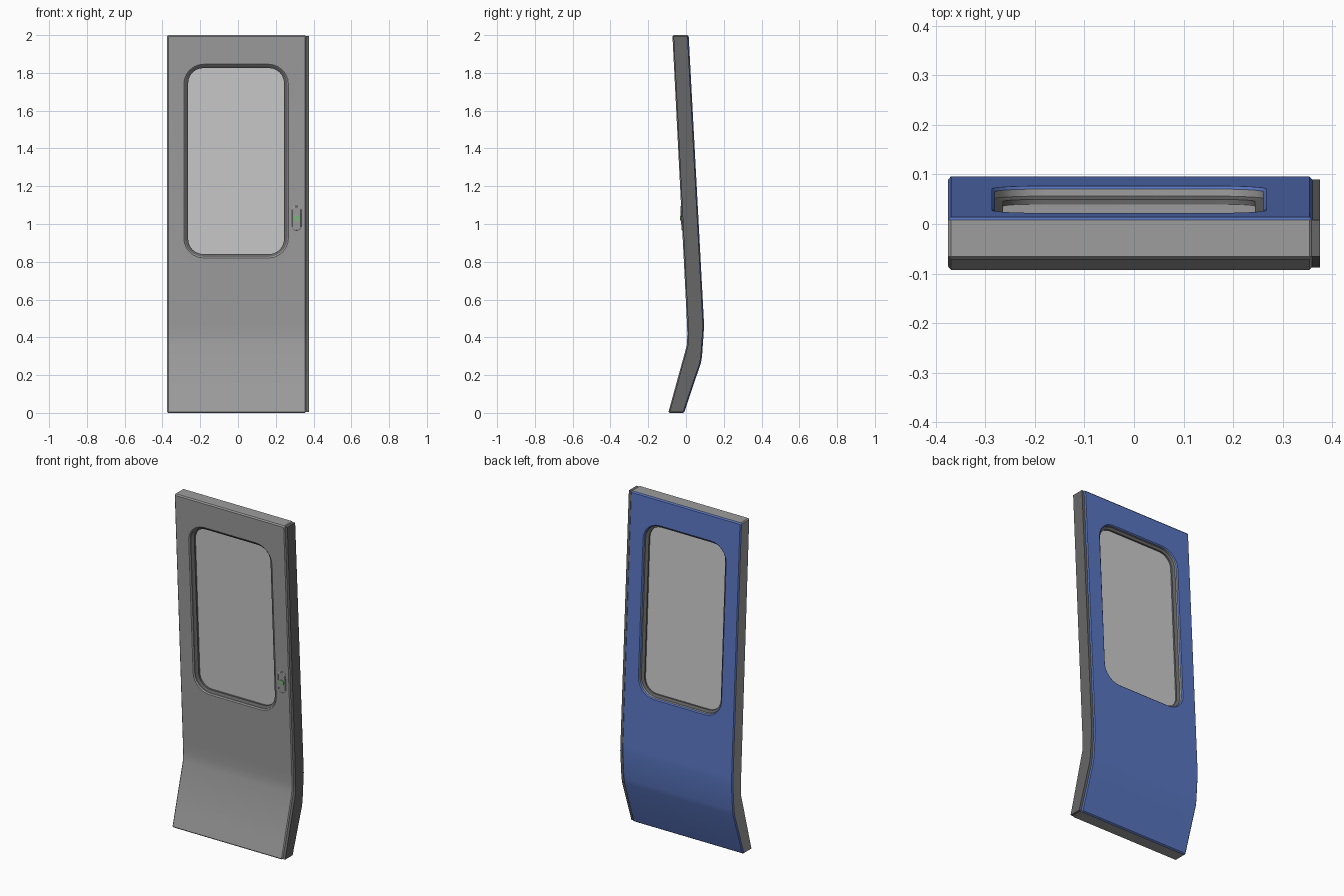
import bpy, bmesh, math

if "Cube" in bpy.data.objects:
    bpy.data.objects.remove(bpy.data.objects["Cube"])

# side profile (y, z): outer face downwards, then inner face upwards
PROFILE = [(-0.072, 2.0), (0.005, 0.48), (0.007, 0.42), (0.005, 0.36), (-0.075, 0.07), (-0.094, 0.0),
           (-0.010, 0.0), (0.079, 0.265), (0.085, 0.30), (0.096, 0.46), (0.094, 0.50), (0.014, 2.0)]


def material(name, color):
    m = bpy.data.materials.new(name)
    m.diffuse_color = color
    m.use_nodes = True
    m.node_tree.nodes["Principled BSDF"].inputs["Base Color"].default_value = m.diffuse_color
    return m


BLUE = material("blue_paint", (0.10, 0.18, 0.53, 1))
GREEN = material("green_lock", (0.20, 0.50, 0.20, 1))
GREY = material("grey_paint", (0.34, 0.34, 0.34, 1))
DARK = material("dark_rubber", (0.135, 0.135, 0.135, 1))
PANE = material("pane_grey", (0.56, 0.56, 0.56, 1))


def outer_y(z):
    return -0.072 + (2.0 - z) * 0.077 / 1.52


def activate(ob):
    bpy.ops.object.select_all(action='DESELECT')
    ob.select_set(True)
    bpy.context.view_layer.objects.active = ob


def loft(name, loops, mat=None, closed=False):
    """Skin consecutive loops; cap the ends, or join last to first when closed."""
    bm = bmesh.new()
    rows = [[bm.verts.new(p) for p in loop] for loop in loops]
    n = len(rows[0])
    pairs = list(zip(rows, rows[1:])) + ([(rows[-1], rows[0])] if closed else [])
    for a, b in pairs:
        for i in range(n):
            j = (i + 1) % n
            bm.faces.new((a[i], a[j], b[j], b[i]))
    if not closed:
        bm.faces.new(rows[0])
        bm.faces.new(rows[-1])
    bmesh.ops.recalc_face_normals(bm, faces=bm.faces)
    mesh = bpy.data.meshes.new(name)
    bm.to_mesh(mesh)
    bm.free()
    if mat:
        mesh.materials.append(mat)
    ob = bpy.data.objects.new(name, mesh)
    bpy.context.collection.objects.link(ob)
    return ob


def rounded(cx, cz, w, h, r, depth, seg=6):
    """Rounded rectangle lying parallel to the sloped outer face, at a depth."""
    pts = []
    for k, (sx, sz) in enumerate([(1, 1), (-1, 1), (-1, -1), (1, -1)]):
        for i in range(seg + 1):
            a = math.pi / 2 * (k + i / seg)
            x = cx + sx * (w / 2 - r) + r * math.cos(a)
            z = cz + sz * (h / 2 - r) + r * math.sin(a)
            pts.append((x, outer_y(z) + depth, z))
    return pts


def bevel(ob, width, segments=1):
    m = ob.modifiers.new("edge_bevel", 'BEVEL')
    m.width, m.segments = width, segments
    m.limit_method, m.angle_limit = 'ANGLE', math.radians(40)
    activate(ob)
    bpy.ops.object.modifier_apply(modifier=m.name)


def smooth(ob):
    activate(ob)
    bpy.ops.object.shade_smooth_by_angle(angle=math.radians(30))


# door leaf with window opening
leaf = loft("door_leaf", [[(x, y, z) for y, z in PROFILE] for x in (-0.375, 0.36)])
WX, WZ = -0.01, 1.333
cutter = loft("window_cutter", [rounded(WX, WZ, 0.542, 1.014, 0.10, d) for d in (-0.1, 0.2)])
cut = leaf.modifiers.new("window", 'BOOLEAN')
cut.object, cut.operation, cut.solver = cutter, 'DIFFERENCE', 'EXACT'
activate(leaf)
bpy.ops.object.modifier_apply(modifier=cut.name)
bpy.data.objects.remove(cutter)
bevel(leaf, 0.006)

# inner side of the leaf is painted blue, the rest grey
leaf.data.materials.clear()
leaf.data.materials.append(GREY)
leaf.data.materials.append(BLUE)
for f in leaf.data.polygons:
    f.material_index = 1 if f.normal.y > 0.3 else 0
smooth(leaf)

# narrow dark closing strip along the lock side
strip_profile = [(y + (0.006 if i < 6 else -0.006), min(max(z, 0.004), 1.996))
                 for i, (y, z) in enumerate(PROFILE)]
strip = loft("closing_strip", [[(x, y, z) for y, z in strip_profile] for x in (0.35, 0.375)], DARK)
smooth(strip)

# window gasket ring and glass
O, I = (0.546, 1.018, 0.10), (0.508, 0.985, 0.08)
gasket = loft("window_gasket", [rounded(WX, WZ, *O, 0.010), rounded(WX, WZ, *I, 0.020),
                                rounded(WX, WZ, *I, 0.063), rounded(WX, WZ, *O, 0.070)], DARK, closed=True)
smooth(gasket)
glass = loft("window_glass", [rounded(WX, WZ, 0.512, 0.989, 0.08, d) for d in (0.032, 0.053)], PANE)
smooth(glass)

# flush handle plate and small green lock
plate = loft("handle_plate", [rounded(0.31, 1.03, 0.05, 0.13, 0.02, 0.01),
                              rounded(0.31, 1.03, 0.05, 0.13, 0.02, -0.001),
                              rounded(0.31, 1.03, 0.042, 0.122, 0.018, -0.004)], GREY)
smooth(plate)
lock = loft("handle_lock", [rounded(0.31, 1.03, 0.03, 0.03, 0.0149, d) for d in (0.0, -0.008)], GREEN)
smooth(lock)
